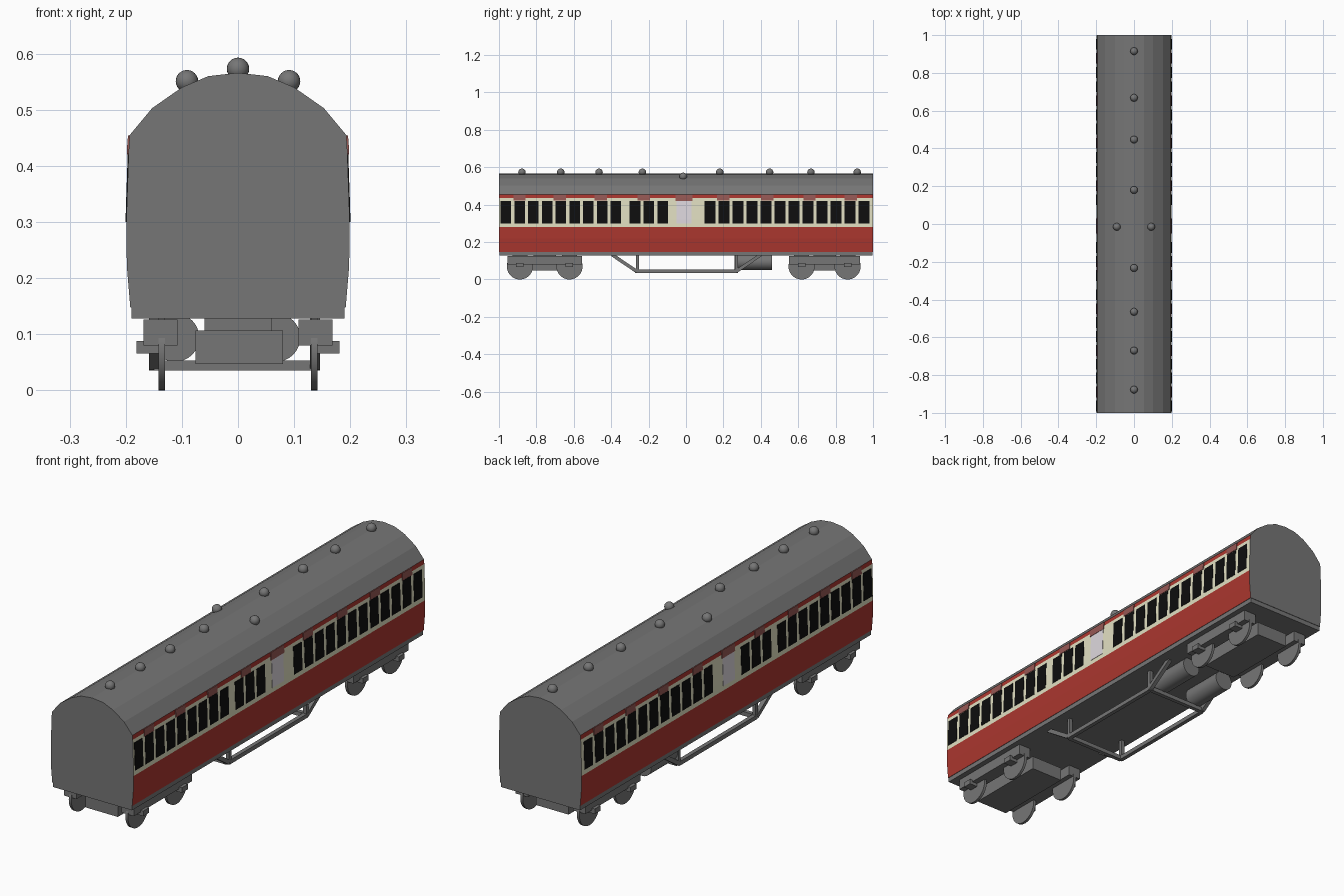
import bpy, bmesh, math
from mathutils import Vector

if "Cube" in bpy.data.objects:
    bpy.data.objects.remove(bpy.data.objects["Cube"])


def material(name, r, g, b):
    m = bpy.data.materials.new(name)
    lin = [((c / 255 + 0.055) / 1.055) ** 2.4 if c > 10 else c / 255 / 12.92 for c in (r, g, b)]
    m.diffuse_color = (*lin, 1)
    m.use_nodes = True
    m.node_tree.nodes["Principled BSDF"].inputs["Base Color"].default_value = m.diffuse_color
    return m


GREY = material("grey", 118, 118, 118)
RED = material("dark red", 172, 55, 47)
CREAM = material("cream", 226, 224, 194)
BLACK = material("window black", 14, 14, 14)
PALE = material("pale panel", 222, 216, 222)
BOARD = material("board maroon", 150, 88, 84)


def make(name, bm, mats):
    me = bpy.data.meshes.new(name)
    bmesh.ops.recalc_face_normals(bm, faces=bm.faces[:])
    bm.to_mesh(me)
    bm.free()
    for m in mats:
        me.materials.append(m)
    ob = bpy.data.objects.new(name, me)
    bpy.context.collection.objects.link(ob)
    return ob


def smooth(ob):
    bpy.ops.object.select_all(action='DESELECT')
    bpy.context.view_layer.objects.active = ob
    ob.select_set(True)
    bpy.ops.object.shade_smooth_by_angle(angle=math.radians(40))
    return ob


def box(name, x0, x1, y0, y1, z0, z1, mat=GREY):
    bm = bmesh.new()
    bmesh.ops.create_cube(bm, size=1)
    for v in bm.verts:
        v.co = ((x0 + x1) / 2 + v.co.x * (x1 - x0), (y0 + y1) / 2 + v.co.y * (y1 - y0),
                (z0 + z1) / 2 + v.co.z * (z1 - z0))
    return make(name, bm, [mat])


def cylinder(name, centre, r, depth, axis, seg=32):
    bm = bmesh.new()
    bmesh.ops.create_cone(bm, cap_ends=True, segments=seg, radius1=r, radius2=r, depth=depth)
    q = Vector((0, 0, 1)).rotation_difference(Vector(axis))
    for v in bm.verts:
        v.co = q @ v.co + Vector(centre)
    return smooth(make(name, bm, [GREY]))


def bar(name, a, b, t):
    """Square bar between two points."""
    a, b = Vector(a), Vector(b)
    d = b - a
    bm = bmesh.new()
    bmesh.ops.create_cube(bm, size=1)
    side = Vector((1, 0, 0)) if abs(d.normalized().x) < 0.9 else Vector((0, 1, 0))
    up = side.cross(d).normalized()
    for v in bm.verts:
        v.co = (a + b) / 2 + side * v.co.x * t + up * v.co.y * t + d * v.co.z
    return make(name, bm, [GREY])


# Body shell: half profile swept along y, coloured by height
half = [(0.192, 0.148), (0.198, 0.22), (0.199, 0.28), (0.1985, 0.32), (0.1945, 0.436),
        (0.193, 0.455), (0.153, 0.503), (0.1, 0.54), (0.053, 0.56), (0, 0.566)]
ring = half + [(-x, z) for x, z in half[-2::-1]]
bm = bmesh.new()
front = [bm.verts.new((x, -1, z)) for x, z in ring]
back = [bm.verts.new((x, 1, z)) for x, z in ring]
bm.faces.new(front)
bm.faces.new(back)
for i in range(len(ring)):
    j = (i + 1) % len(ring)
    f = bm.faces.new((front[i], front[j], back[j], back[i]))
    z = (ring[i][1] + ring[j][1]) / 2
    if j and z < 0.455:
        f.material_index = 2 if 0.28 < z < 0.436 else 1
make("coach_body", bm, [GREY, RED, CREAM])
box("underframe", -0.19, 0.19, -0.998, 0.998, 0.128, 0.149)


def side_x(z):
    for (xa, za), (xb, zb) in zip(half, half[1:]):
        if za <= z <= zb:
            return xa + (xb - xa) * (z - za) / (zb - za)


def side_plates(name, centres, width, z0, z1, off, mat):
    """Thin plates following the side curve, on both sides."""
    zs = [z0] + [z for _, z in half if z0 < z < z1] + [z1]
    bm = bmesh.new()
    for s in (1, -1):
        for y in centres:
            outline = [(side_x(z) + off, z) for z in zs] + [(side_x(z) - 0.003, z) for z in zs[::-1]]
            a = [bm.verts.new((s * x, y - width / 2, z)) for x, z in outline]
            b = [bm.verts.new((s * x, y + width / 2, z)) for x, z in outline]
            bm.faces.new(a)
            bm.faces.new(b)
            for i in range(len(a)):
                j = (i + 1) % len(a)
                bm.faces.new((a[i], a[j], b[j], b[i]))
    make(name, bm, [mat])


# Windows, central panel and boards below the eaves
wins = ([-0.963 + 0.0735 * i for i in range(9)] + [-0.273 + 0.074 * i for i in range(3)]
        + [0.128 + 0.0749 * i for i in range(12)])
side_plates("windows", wins, 0.057, 0.30, 0.42, 0.0015, BLACK)
side_plates("centre_panel", [-0.01], 0.08, 0.30, 0.42, 0.0015, PALE)
side_plates("roof_boards", [-0.89, -0.675, -0.455, -0.225, 0.2, 0.435, 0.66, 0.88],
            0.066, 0.422, 0.454, 0.003, BOARD)
side_plates("centre_board", [-0.01], 0.09, 0.42, 0.454, 0.003, BOARD)

# Roof ventilators
vents = [(0, y, 0.573) for y in (-0.877, -0.67, -0.465, -0.233, 0.18, 0.447, 0.668, 0.915)]
vents += [(s * 0.091, -0.015, 0.551) for s in (1, -1)]
for p in vents:
    bm = bmesh.new()
    bmesh.ops.create_uvsphere(bm, u_segments=20, v_segments=12, radius=0.02)
    bmesh.ops.translate(bm, verts=bm.verts[:], vec=p)
    smooth(make("roof_vent", bm, [GREY]))

# Bogies: centre block, side frames, wheels and axle boxes
for ya, yb in ((-0.888, -0.623), (0.618, 0.864)):
    box("bogie_block", -0.076, 0.08, ya - 0.05, yb + 0.05, 0.047, 0.107)
    box("bogie_pivot", -0.06, 0.06, (ya + yb) / 2 - 0.06, (ya + yb) / 2 + 0.06, 0.1, 0.13)
    for s in (1, -1):
        xs = sorted((s * 0.108, s * 0.168))
        box("bogie_side_frame", *xs, ya - 0.066, yb + 0.066, 0.08, 0.126)
        for y in (ya, yb):
            cylinder("wheel", (s * 0.136, y, 0.07), 0.07, 0.012, (1, 0, 0), 40)
            xs = sorted((s * 0.14, s * 0.181))
            box("axle_box", *xs, y - 0.02, y + 0.02, 0.066, 0.088)

# Truss frame under the floor
for x in (0.137, -0.15):
    pts = [(x, -0.395, 0.132), (x, -0.265, 0.044), (x, 0.27, 0.044), (x, 0.40, 0.132)]
    for a, b in zip(pts, pts[1:]):
        bar("truss_rail", a, b, 0.018)
    for y in (-0.26, 0.27):
        bar("truss_post", (x, y, 0.04), (x, y, 0.132), 0.016)
for y in (-0.265, 0.27):
    bar("truss_cross_bar", (-0.15, y, 0.044), (0.137, y, 0.044), 0.018)

# Underfloor tanks
for x in (-0.112, 0.068):
    cylinder("underfloor_tank", (x, 0.36, 0.094), 0.043, 0.2, (0, 1, 0))
